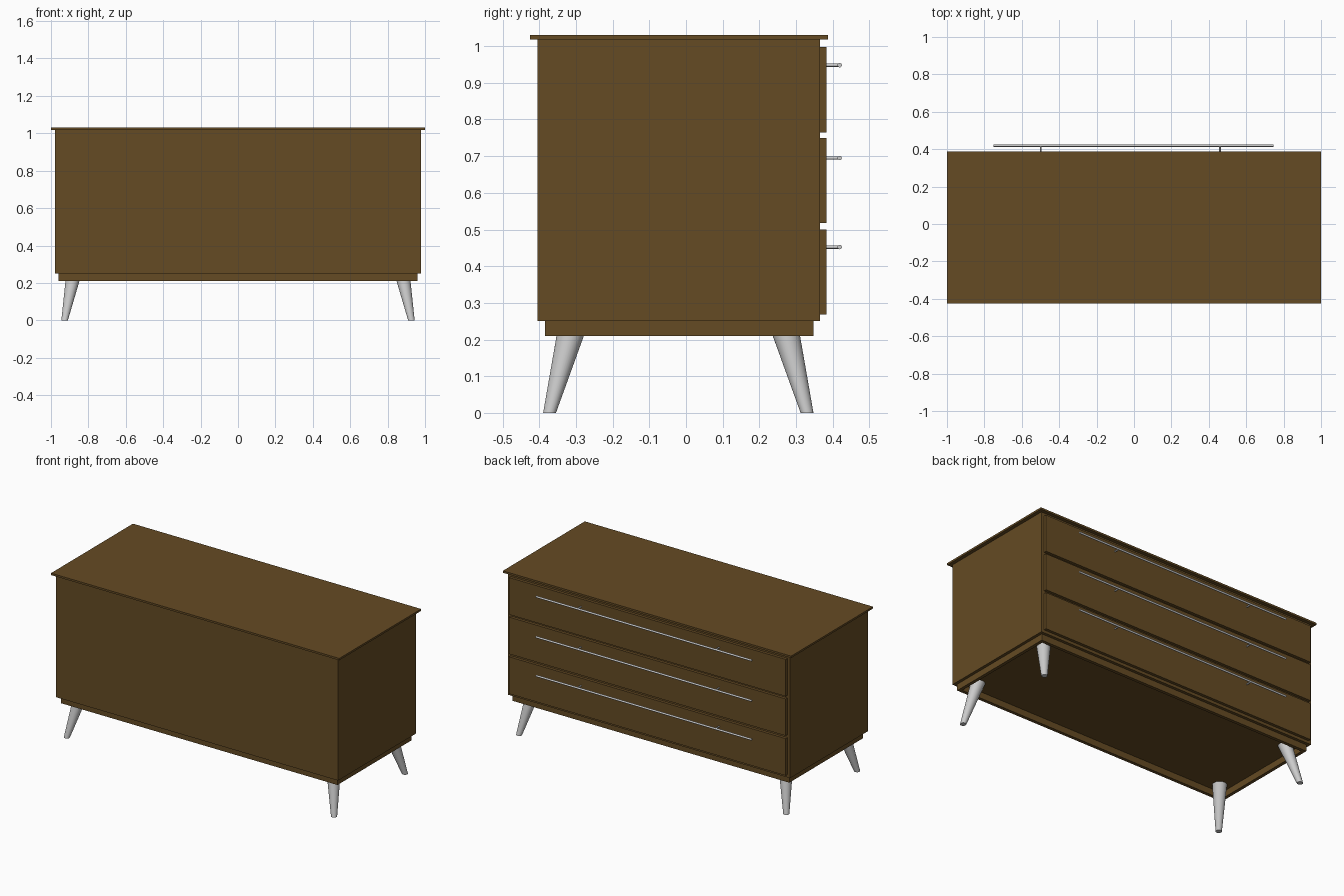
import bpy, bmesh
from mathutils import Vector, Matrix

if "Cube" in bpy.data.objects:
    bpy.data.objects.remove(bpy.data.objects["Cube"])

wood = bpy.data.materials.new("wood")
wood.diffuse_color = (0.13, 0.07, 0.017, 1)
wood.use_nodes = True
wood.node_tree.nodes["Principled BSDF"].inputs["Base Color"].default_value = wood.diffuse_color


def add_object(name, bm, mat=None):
    bmesh.ops.recalc_face_normals(bm, faces=bm.faces)
    me = bpy.data.meshes.new(name)
    bm.to_mesh(me)
    bm.free()
    ob = bpy.data.objects.new(name, me)
    bpy.context.collection.objects.link(ob)
    if mat:
        me.materials.append(mat)
    return ob


def add_box(bm, lo, hi):
    lo, hi = Vector(lo), Vector(hi)
    m = Matrix.Translation((lo + hi) / 2) @ Matrix.Diagonal((*(hi - lo), 1))
    bmesh.ops.create_cube(bm, size=1, matrix=m)


def box(name, lo, hi):
    bm = bmesh.new()
    add_box(bm, lo, hi)
    return add_object(name, bm, wood)


def add_tube(bm, a, b, r, segs):
    a, b = Vector(a), Vector(b)
    m = Matrix.Translation((a + b) / 2) @ (b - a).to_track_quat('Z', 'Y').to_matrix().to_4x4()
    bmesh.ops.create_cone(bm, cap_ends=True, segments=segs, radius1=r, radius2=r,
                          depth=(b - a).length, matrix=m)


def smooth(ob):
    bpy.ops.object.select_all(action='DESELECT')
    ob.select_set(True)
    bpy.context.view_layer.objects.active = ob
    bpy.ops.object.shade_smooth_by_angle(angle=0.7)


# Carcass and overhanging top
box("cabinet_body", (-0.978, -0.405, 0.25), (0.978, 0.365, 1.018))
box("top_panel", (-1, -0.425, 1.018), (1, 0.387, 1.03))

# Plinth: open frame, recessed underneath
X, Y0, Y1, T = 0.96, -0.385, 0.347, 0.02
bm = bmesh.new()
outer = [(-X, Y0), (X, Y0), (X, Y1), (-X, Y1)]
inner = [(-X + T, Y0 + T), (X - T, Y0 + T), (X - T, Y1 - T), (-X + T, Y1 - T)]
rings = [[bm.verts.new((x, y, z)) for x, y in pts]
         for pts, z in ((outer, 0.21), (outer, 0.25), (inner, 0.25), (inner, 0.21))]
for k in range(4):
    a, b = rings[k], rings[(k + 1) % 4]
    for i in range(4):
        j = (i + 1) % 4
        bm.faces.new((a[i], a[j], b[j], b[i]))
add_object("plinth_frame", bm, wood)

# Drawer fronts with long bar handles on two posts
drawers = [("lower", 0.268, 0.50, 0.452), ("middle", 0.518, 0.749, 0.695),
           ("upper", 0.765, 0.997, 0.948)]
for label, z0, z1, hz in drawers:
    box(label + "_drawer_front", (-0.96, 0.365, z0), (0.96, 0.383, z1))
    bm = bmesh.new()
    add_tube(bm, (-0.75, 0.419, hz), (0.746, 0.419, hz), 0.006, 16)
    for px in (-0.498, 0.46):
        add_tube(bm, (px, 0.38, hz), (px, 0.419, hz), 0.0045, 12)
    smooth(add_object(label + "_drawer_handle", bm))

# Splayed tapered legs, cut level at floor and cabinet
for sx, side in ((-1, "left"), (1, "right")):
    for sy, end in ((-1, "front"), (1, "back")):
        bm = bmesh.new()
        bmesh.ops.create_cone(bm, cap_ends=True, segments=32, radius1=0.0175,
                              radius2=0.041, depth=0.25,
                              matrix=Matrix.Translation((0, 0, 0.125)))
        for v in bm.verts:
            t = v.co.z / 0.25
            v.co.x += sx * (0.927 - 0.050 * t)
            v.co.y += -0.021 + sy * (0.351 - 0.067 * t)
        smooth(add_object(f"{end}_{side}_leg", bm))
